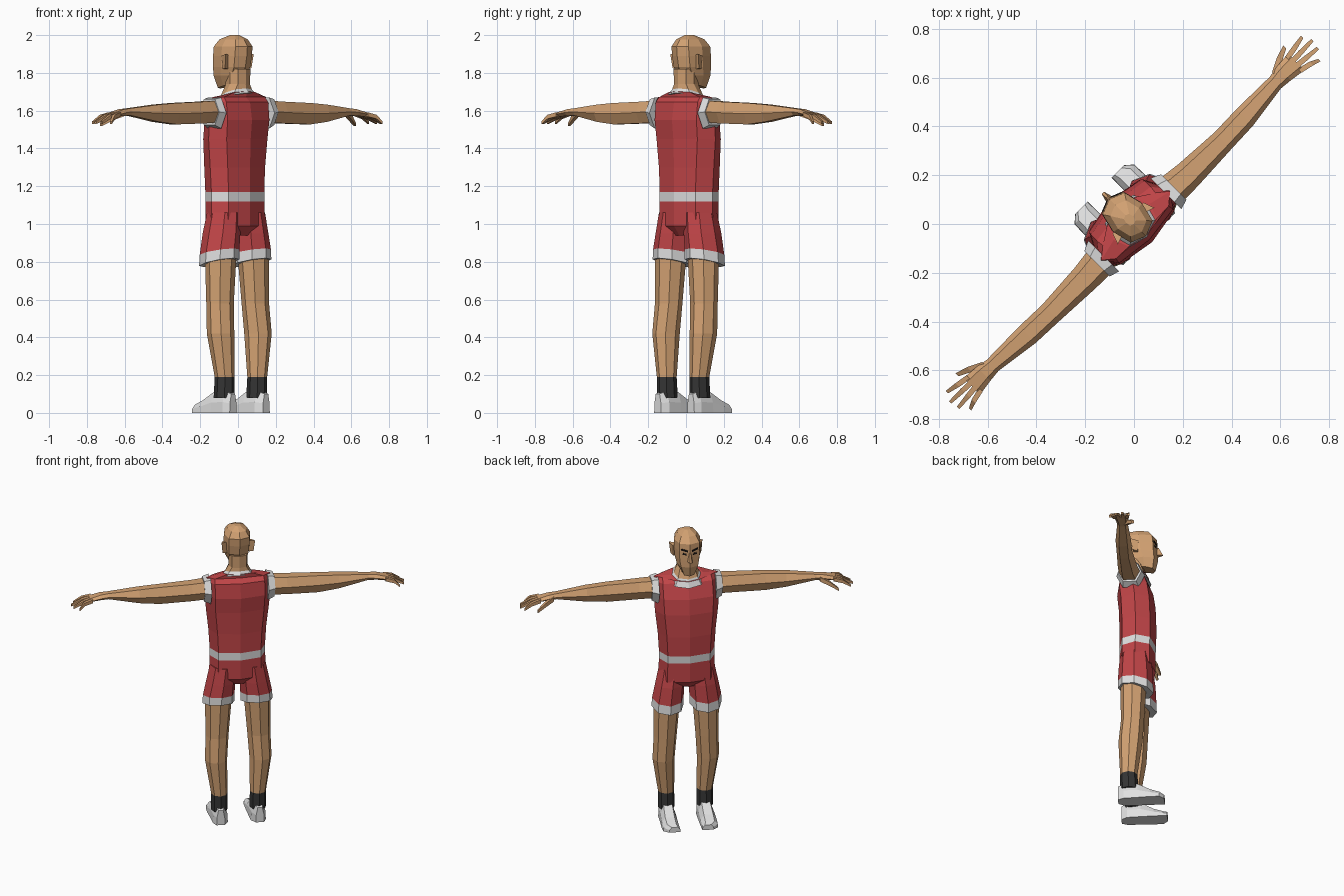
import bpy, bmesh, math
from mathutils import Matrix, Vector

if "Cube" in bpy.data.objects:
    bpy.data.objects.remove(bpy.data.objects["Cube"], do_unlink=True)


def material(name, rgb):
    m = bpy.data.materials.new(name)
    m.use_nodes = True
    m.diffuse_color = (*rgb, 1)
    m.node_tree.nodes["Principled BSDF"].inputs["Base Color"].default_value = (*rgb, 1)
    return m


SKIN = material("skin", (0.65, 0.36, 0.17))
RED = material("red cloth", (0.54, 0.06, 0.065))
WHITE = material("white trim", (0.75, 0.75, 0.75))
BLACK = material("black sock", (0.035, 0.035, 0.035))
DARK = material("dark brow", (0.01, 0.008, 0.007))

# Body axes are (side, forward, up); the figure faces the -x +y diagonal
S = math.sqrt(0.5)
TURN = Matrix(((-S, -S, 0, 0), (-S, S, 0, 0), (0, 0, 1, 0), (0, 0, 0, 1)))


def loft(name, rings, mats, side=1):
    """Skin a list of rings; mats holds one material, or one per segment."""
    if not isinstance(mats, list):
        mats = [mats] * (len(rings) - 1)
    slots = list(dict.fromkeys(mats))
    bm = bmesh.new()
    loops = [[bm.verts.new((p[0] * side, p[1], p[2])) for p in r] for r in rings]
    n = len(loops[0])
    for a, b, m in zip(loops, loops[1:], mats):
        for i in range(n):
            j = (i + 1) % n
            bm.faces.new((a[i], a[j], b[j], b[i])).material_index = slots.index(m)
    bm.faces.new(loops[0]).material_index = slots.index(mats[0])
    bm.faces.new(loops[-1]).material_index = slots.index(mats[-1])
    bm.transform(TURN)
    bmesh.ops.recalc_face_normals(bm, faces=bm.faces)
    mesh = bpy.data.meshes.new(name)
    bm.to_mesh(mesh)
    bm.free()
    for m in slots:
        mesh.materials.append(m)
    ob = bpy.data.objects.new(name, mesh)
    bpy.context.collection.objects.link(ob)
    return ob


def oval(n, power, phase=0):
    for i in range(n):
        a = 2 * math.pi * (i + phase) / n
        c, s = math.cos(a), math.sin(a)
        yield (math.copysign(abs(c) ** power, c), math.copysign(abs(s) ** power, s))


def level(z, half, back, front, cx=0, tilt=0, power=0.78):
    """Horizontal ring from its half width and its back and front limits."""
    mid, deep = (back + front) / 2, (front - back) / 2
    return [(cx + half * c, mid + deep * s, z + tilt * (mid + deep * s))
            for c, s in oval(8, power)]


def upright(x, back, front, low, high):
    """Ring across an arm."""
    return [(x, (back + front) / 2 + (front - back) / 2 * c,
             (low + high) / 2 + (high - low) / 2 * s) for c, s in oval(6, 0.85)]


def finger(name, points, size, side):
    rings = [[(x, f + size * k * c, z + size * k * s) for c, s in oval(4, 1, 0.5)]
             for (x, f, z), k in zip(points, (1, 0.95, 0.6))]
    loft(name, rings, SKIN, side)


def shoe_section(f, cx, half, top):
    return [(cx + half * w, f, top * h) for w, h in
            ((-1, 0), (1, 0), (0.95, 0.5), (0.55, 1), (-0.55, 1), (-0.95, 0.5))]


def face_plate(name, corners, side):
    """Thin plate lying on the slanted front of the face."""
    rings = [[(u, 0.148 - 0.4 * u + d, z) for u, z in corners] for d in (-0.004, 0.004)]
    loft(name, rings, DARK, side)


# Vest, belt and seat of the shorts
torso = [level(0.94, 0.09, -0.05, 0.09), level(0.99, 0.18, -0.09, 0.135),
         level(1.12, 0.175, -0.09, 0.135), level(1.17, 0.175, -0.09, 0.138),
         level(1.30, 0.183, -0.09, 0.14), level(1.45, 0.2, -0.095, 0.135),
         level(1.55, 0.205, -0.105, 0.12), level(1.645, 0.205, -0.09, 0.08),
         level(1.672, 0.2, -0.06, 0.04),
         level(1.685, 0.105, -0.07, 0.095, tilt=-0.25)]
loft("vest_and_seat", torso, [RED, RED, WHITE] + [RED] * 6)

# Collar and neck
collar_top = level(1.70, 0.08, -0.06, 0.085, tilt=-0.3)
loft("collar", [level(1.665, 0.108, -0.075, 0.108, tilt=-0.4), collar_top], WHITE)
loft("neck", [collar_top, level(1.74, 0.06, -0.058, 0.06),
              level(1.82, 0.062, -0.06, 0.06)], SKIN)

# Head, nose
loft("head", [level(1.745, 0.042, 0.0, 0.135, tilt=-0.2),
              level(1.785, 0.07, -0.025, 0.15), level(1.83, 0.08, -0.055, 0.15),
              level(1.89, 0.084, -0.066, 0.148), level(1.94, 0.083, -0.07, 0.143),
              level(1.978, 0.06, -0.045, 0.11), level(2.0, 0.02, 0.0, 0.05)], SKIN)
loft("nose", [[(-0.02, 0.13, 1.82), (0.02, 0.13, 1.82), (0.008, 0.13, 1.885), (-0.008, 0.13, 1.885)],
              [(-0.007, 0.18, 1.828), (0.007, 0.18, 1.828), (0.004, 0.155, 1.88), (-0.004, 0.155, 1.88)]],
     SKIN)

for side, tag in ((1, "left_"), (-1, "right_")):
    # Face details and ear
    face_plate(tag + "eyebrow", ((0.012, 1.888), (0.055, 1.898), (0.052, 1.908), (0.012, 1.899)), side)
    face_plate(tag + "eye", ((0.02, 1.867), (0.046, 1.869), (0.042, 1.88), (0.022, 1.879)), side)
    loft(tag + "ear", [[(0.07, 0.03, 1.82), (0.07, 0.03, 1.89), (0.07, 0.0, 1.895), (0.07, 0.005, 1.82)],
                       [(0.085, 0.03, 1.82), (0.09, 0.035, 1.89), (0.106, -0.012, 1.9), (0.098, -0.002, 1.825)]],
         SKIN, side)

    # Armhole trim, arm and palm
    loft(tag + "armhole", [upright(0.18, -0.094, 0.085, 1.495, 1.68),
                           upright(0.222, -0.082, 0.066, 1.515, 1.67)], WHITE, side)
    loft(tag + "arm", [upright(0.20, -0.077, 0.058, 1.53, 1.66), upright(0.30, -0.075, 0.045, 1.525, 1.655),
                       upright(0.50, -0.065, 0.032, 1.52, 1.648), upright(0.63, -0.06, 0.036, 1.535, 1.638),
                       upright(0.82, -0.033, 0.033, 1.572, 1.615), upright(0.87, -0.038, 0.042, 1.57, 1.61),
                       upright(0.94, -0.048, 0.048, 1.566, 1.592)], SKIN, side)

    # Fingers fan out and droop; the thumb points forward and down
    for k, reach in enumerate((1.012, 1.043, 1.05, 1.03)):
        base, tip = -0.036 + 0.024 * k, -0.062 + 0.039 * k
        finger(tag + "finger_%d" % (k + 1),
               [(0.925, base, 1.58), (0.98, (base + tip) / 2, 1.567), (reach, tip, 1.537)], 0.016, side)
    finger(tag + "thumb", [(0.84, 0.026, 1.585), (0.90, 0.056, 1.56), (0.95, 0.076, 1.527)], 0.02, side)

    # Leg of the shorts with its hem
    loft(tag + "shorts_leg", [level(1.06, 0.085, -0.08, 0.11, 0.09, power=1),
                              level(0.95, 0.093, -0.088, 0.125, 0.105, power=1),
                              level(0.855, 0.1, -0.09, 0.13, 0.118, -0.18, 1),
                              level(0.80, 0.102, -0.09, 0.132, 0.12, -0.22, 1)],
         [RED, RED, WHITE], side)

    # Bare leg and sock
    loft(tag + "leg", [level(0.84, 0.085, -0.075, 0.09, 0.122, power=1),
                       level(0.58, 0.073, -0.07, 0.075, 0.132, power=1),
                       level(0.42, 0.07, -0.085, 0.066, 0.14, power=1),
                       level(0.19, 0.051, -0.076, 0.032, 0.122, power=1),
                       level(0.08, 0.053, -0.076, 0.04, 0.122, power=1)],
         [SKIN, SKIN, SKIN, BLACK], side)

    # Shoe
    loft(tag + "shoe", [shoe_section(-0.088, 0.124, 0.026, 0.10), shoe_section(-0.05, 0.12, 0.047, 0.115),
                        shoe_section(0.035, 0.12, 0.05, 0.11), shoe_section(0.115, 0.122, 0.053, 0.065),
                        shoe_section(0.172, 0.121, 0.052, 0.045), shoe_section(0.2, 0.105, 0.036, 0.034)],
         WHITE, side)
